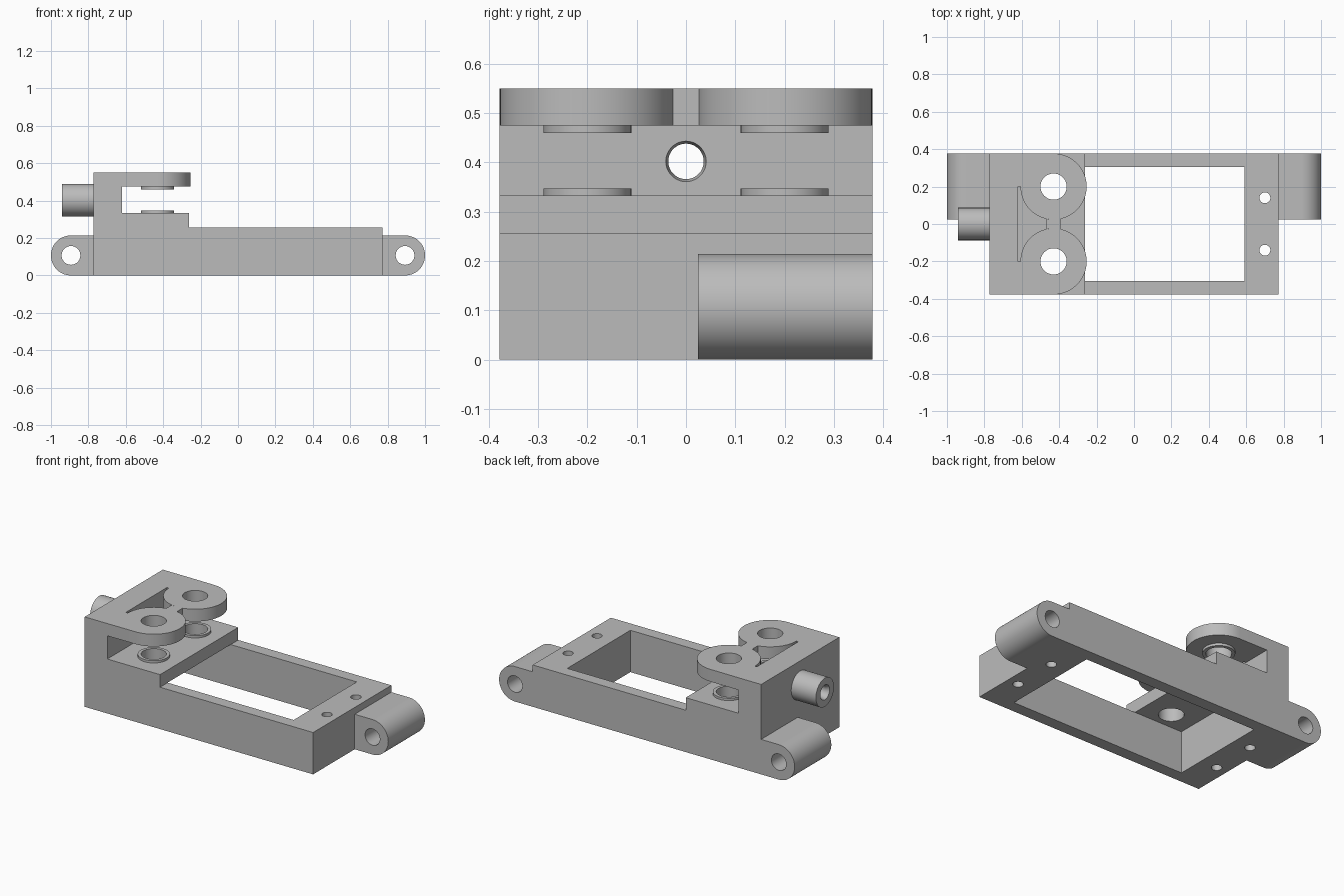
import bpy, bmesh
from math import pi, cos, sin, radians
from mathutils import Vector, Matrix

if "Cube" in bpy.data.objects:
    bpy.data.objects.remove(bpy.data.objects["Cube"], do_unlink=True)

gray = bpy.data.materials.new("plain gray")
gray.use_nodes = True
COLOUR = (0.5, 0.5, 0.5, 1)
gray.diffuse_color = COLOUR
gray.node_tree.nodes["Principled BSDF"].inputs["Base Color"].default_value = COLOUR

# Shared dimensions
END, SIDE, TOP = 0.773, 0.378, 0.55       # half length, half width, tower top
RIM, DECK = 0.256, 0.333                  # frame top, deck top
WALL, LIP = -0.62, -0.263                 # tower inner face, deck front edge
EYE_X, EYE_Y, EYE_R = -0.43, 0.2, 0.177   # clevis eyes
ARM = 0.475                               # underside of clevis arms
PORT_Z = 0.402


def finish(name, bm):
    bmesh.ops.remove_doubles(bm, verts=bm.verts, dist=1e-5)
    bmesh.ops.recalc_face_normals(bm, faces=bm.faces)
    mesh = bpy.data.meshes.new(name)
    bm.to_mesh(mesh)
    bm.free()
    mesh.materials.append(gray)
    ob = bpy.data.objects.new(name, mesh)
    bpy.context.collection.objects.link(ob)
    return ob


def prism(name, outline, axis, lo, hi):
    """Extrude an outline along y (outline in xz) or z (outline in xy)."""
    place = (lambda a, b: (a, lo, b)) if axis == "y" else (lambda a, b: (a, b, lo))
    bm = bmesh.new()
    face = bm.faces.new([bm.verts.new(place(a, b)) for a, b in outline])
    out = bmesh.ops.extrude_face_region(bm, geom=[face])
    shift = Vector((0, hi - lo, 0)) if axis == "y" else Vector((0, 0, hi - lo))
    bmesh.ops.translate(bm, vec=shift, verts=[g for g in out["geom"] if isinstance(g, bmesh.types.BMVert)])
    return finish(name, bm)


def lathe(name, profile, centre, axis="z"):
    """Revolve a closed (radius, along) profile about the axis through centre."""
    bm = bmesh.new()
    verts = [bm.verts.new((r, 0, t)) for r, t in profile]
    edges = [bm.edges.new((verts[i - 1], verts[i])) for i in range(len(verts))]
    bmesh.ops.spin(bm, geom=verts + edges, cent=(0, 0, 0), axis=(0, 0, 1),
                   angle=2 * pi, steps=64)
    turn = {"x": Matrix.Rotation(pi / 2, 4, "Y"), "y": Matrix.Rotation(-pi / 2, 4, "X"),
            "z": Matrix()}[axis]
    bmesh.ops.transform(bm, matrix=Matrix.Translation(centre) @ turn, verts=bm.verts)
    return finish(name, bm)


def rod(r, lo, hi, centre, axis="z"):
    return lathe("cutter", [(0, lo), (r, lo), (r, hi), (0, hi)], centre, axis)


def cut(ob, *cutters):
    for cutter in cutters:
        mod = ob.modifiers.new("cut", "BOOLEAN")
        mod.operation, mod.solver, mod.object = "DIFFERENCE", "EXACT", cutter
        bpy.context.view_layer.objects.active = ob
        bpy.ops.object.modifier_apply(modifier=mod.name)
        bpy.data.objects.remove(cutter, do_unlink=True)


def arc(cx, cy, r, start, end, steps=48):
    angles = [radians(start + (end - start) * i / steps) for i in range(steps + 1)]
    return [(cx + r * cos(a), cy + r * sin(a)) for a in angles]


# Frame, deck and tower as one stepped side profile
body = prism("frame_and_tower", [
    (-END, 0), (END, 0), (END, RIM), (LIP, RIM), (LIP, DECK),
    (WALL, DECK), (WALL, TOP), (-END, TOP)], "y", -SIDE, SIDE)

# Open bay, running on beneath the deck
cut(body, prism("cutter", [
    (-0.59, -0.1), (0.59, -0.1), (0.59, 0.5), (LIP, 0.5), (LIP, RIM), (-0.59, RIM)],
    "y", -0.305, 0.305))

# Mounting holes, blind under the tower
for y in (-0.14, 0.14):
    cut(body, rod(0.029, -0.1, 0.4, (0.7, y, 0)), rod(0.029, -0.1, RIM, (-0.7, y, 0)))

# Port bore with a flared mouth
cut(body, lathe("cutter", [(0, -0.9), (0.036, -0.9), (0.036, -0.64), (0.046, -0.6), (0, -0.6)],
                (0, 0, PORT_Z), "x"))

# Port tube on the tower end
lathe("port_tube", [(0.036, -END), (0.087, -END), (0.087, -0.94), (0.045, -0.94),
                    (0.036, -0.92)], (0, 0, PORT_Z), "x")

# Clevis eyes with bosses above and below
for side, label in ((1, "left"), (-1, "right")):
    cy = side * EYE_Y
    outline = [(WALL, EYE_Y), (WALL, SIDE)] + arc(EYE_X, EYE_Y, EYE_R, 90, -180)
    eye = prism(label + "_clevis_arm", [(x, side * y) for x, y in outline], "z", ARM, TOP)
    cut(eye, rod(0.07, 0.4, 0.6, (EYE_X, cy, 0)))
    cut(body, rod(0.07, 0.2, 0.4, (EYE_X, cy, 0)))
    for part, lo, hi in (("lower", DECK, DECK + 0.014), ("upper", ARM - 0.015, ARM)):
        lathe(f"{label}_{part}_boss", [(0.07, lo), (0.089, lo), (0.089, hi), (0.07, hi)],
              (EYE_X, cy, 0))

# Web joining the two eyes
prism("clevis_web", arc(EYE_X, EYE_Y, EYE_R, -102, -78, 8)
      + arc(EYE_X, -EYE_Y, EYE_R, 78, 102, 8), "z", ARM, TOP)

# Hinge lugs at both ends
LUG_X, LUG_R = 0.893, 0.107
for side, label in ((1, "left"), (-1, "right")):
    outline = [(END, 0)] + arc(LUG_X, LUG_R, LUG_R, -90, 90) + [(END, 2 * LUG_R)]
    lug = prism(label + "_hinge_lug", [(side * x, z) for x, z in outline], "y", 0.024, SIDE)
    cut(lug, rod(0.05, -0.1, 0.5, (side * LUG_X, 0, LUG_R), "y"))

# Smooth round walls, keep edges crisp
bpy.ops.object.select_all(action="DESELECT")
for ob in bpy.context.scene.objects:
    if ob.type == "MESH":
        ob.select_set(True)
        bpy.context.view_layer.objects.active = ob
bpy.ops.object.shade_smooth_by_angle(angle=radians(30))
